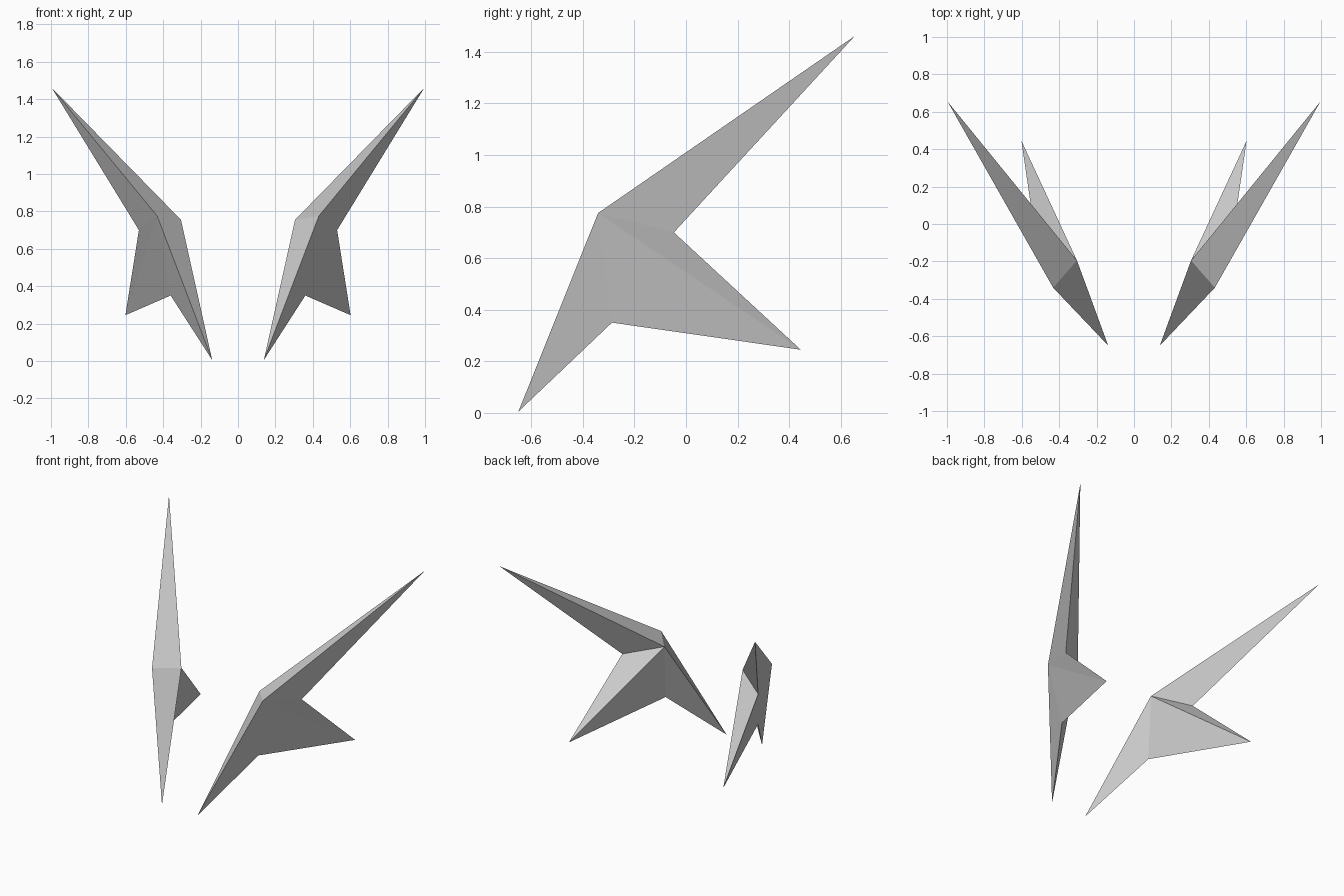
import bpy, bmesh

if "Cube" in bpy.data.objects:
    bpy.data.objects.remove(bpy.data.objects["Cube"])

# Key points of one angular wing blade (right side)
ridge_out = (0.432, -0.341, 0.775)
ridge_in = (0.305, -0.195, 0.755)
# Thin outline running from the upper tip, round the rear, to the lower tip
outline = [
    (0.997, 0.655, 1.462),   # upper tip
    (0.530, -0.047, 0.700),  # upper notch
    (0.602, 0.445, 0.245),   # rear spike
    (0.360, -0.287, 0.350),  # lower notch
    (0.138, -0.650, 0.005),  # lower tip
]

bm = bmesh.new()
o = bm.verts.new(ridge_out)
i = bm.verts.new(ridge_in)
rim = [bm.verts.new(p) for p in outline]

# Outer and inner fans meet along the outline
for a, b in zip(rim, rim[1:]):
    bm.faces.new((o, a, b))
    bm.faces.new((i, b, a))

# Front bevel between the two ridge points
bm.faces.new((o, i, rim[0]))
bm.faces.new((i, o, rim[-1]))
bmesh.ops.recalc_face_normals(bm, faces=bm.faces)

mesh = bpy.data.meshes.new("wing_blades")
bm.to_mesh(mesh)
bm.free()
wings = bpy.data.objects.new("wing_blades", mesh)
bpy.context.collection.objects.link(wings)

# Matching left blade
mirror = wings.modifiers.new("mirror", 'MIRROR')
mirror.use_axis = (True, False, False)
mirror.use_mirror_merge = False
